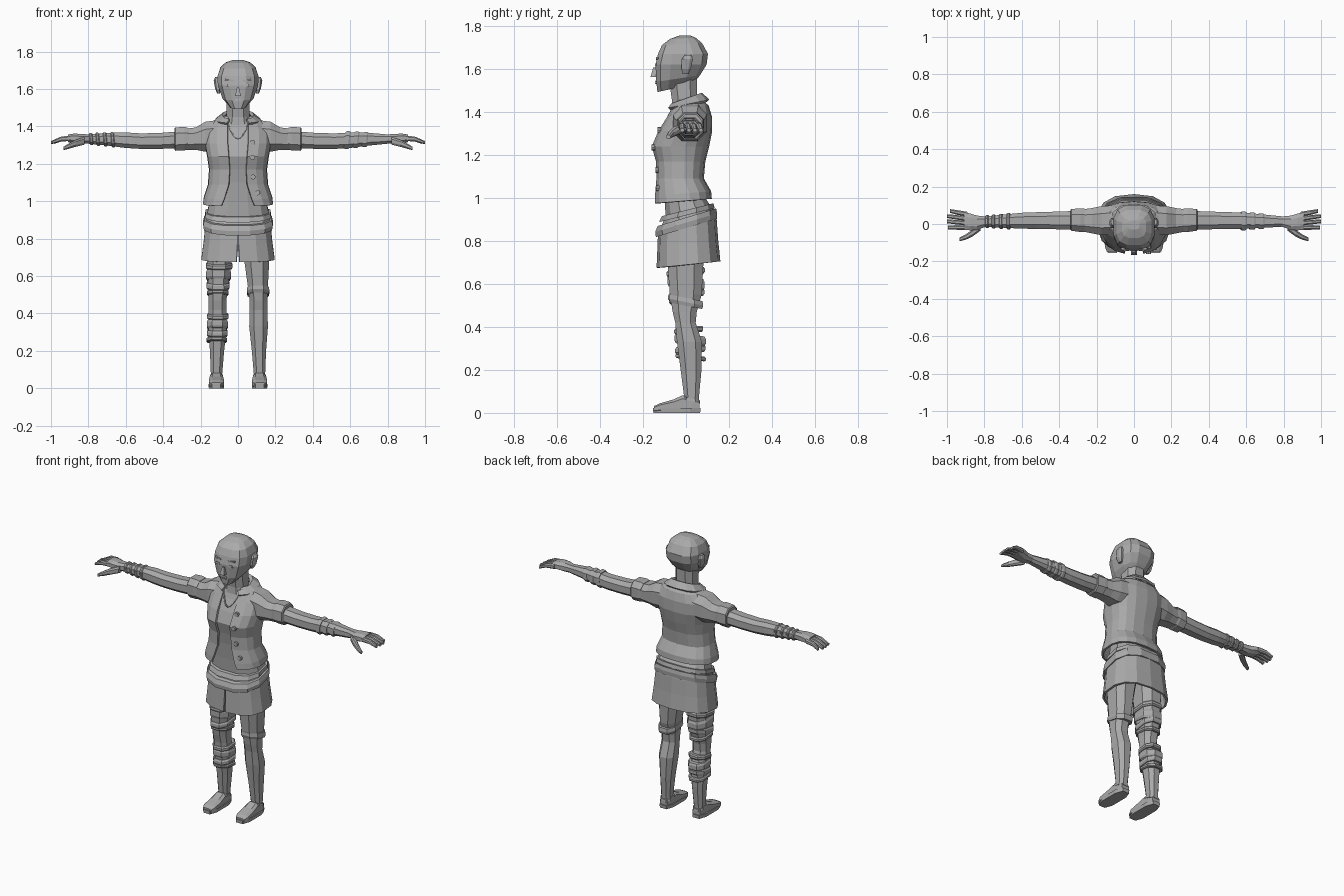
import bpy, bmesh, math
from mathutils import Vector, Matrix

grey = bpy.data.materials.new("plain_grey")
grey.diffuse_color = (0.4, 0.4, 0.4, 1)


def finish(name, bm):
    bmesh.ops.recalc_face_normals(bm, faces=bm.faces)
    me = bpy.data.meshes.new(name)
    bm.to_mesh(me)
    bm.free()
    me.materials.append(grey)
    ob = bpy.data.objects.new(name, me)
    bpy.context.collection.objects.link(ob)
    return ob


def loft(name, rings, axis="z", n=8, p=0.8, side=1, tilt=0, gaps=None, cap=True, thick=0):
    """Rings are (t, a0, a1, b0, b1[, tilt]); gaps leave the front open by a half width."""
    bm = bmesh.new()
    loops = []
    for k, r in enumerate(rings):
        t, a0, a1, b0, b1 = r[:5]
        sl = r[5] if len(r) > 5 else tilt
        ca, cb, ra, rb = (a0 + a1) / 2, (b0 + b1) / 2, (a1 - a0) / 2, (b1 - b0) / 2
        if gaps:
            g = math.asin((gaps[k] / ra) ** (1 / p))
            angs = [-math.pi / 2 + g + (2 * math.pi - 2 * g) * i / n for i in range(n + 1)]
            norm = 1
        else:
            angs = [-math.pi / 2 + math.pi / n + 2 * math.pi * i / n for i in range(n)]
            norm = math.cos(math.pi / n) ** p
        loop = []
        for a in angs:
            c, s = math.cos(a), math.sin(a)
            u = ca + ra * math.copysign(abs(c) ** p, c) / norm
            v = cb + rb * math.copysign(abs(s) ** p, s) / norm
            h = t + sl * (v - cb)
            x, y, z = {"z": (u, v, h), "x": (h, u, v), "y": (u, h, v)}[axis]
            loop.append(bm.verts.new((x * side, y, z)))
        loops.append(loop)
    for A, B in zip(loops, loops[1:]):
        m = len(A)
        for i in range(m - 1 if gaps else m):
            j = (i + 1) % m
            bm.faces.new((A[i], A[j], B[j], B[i]))
    if cap and not gaps:
        bm.faces.new(loops[0])
        bm.faces.new(loops[-1])
    ob = finish(name, bm)
    if thick:
        mod = ob.modifiers.new("thickness", "SOLIDIFY")
        mod.thickness = thick
    return ob


def block(name, loc, size, rot_y=0, taper=1.0):
    bm = bmesh.new()
    bmesh.ops.create_cube(bm, size=1)
    for v in bm.verts:
        if v.co.z > 0:
            v.co.x *= taper
            v.co.y *= taper
    m = Matrix.Translation(loc) @ Matrix.Rotation(rot_y, 4, "Y") @ Matrix.Diagonal((*size, 1))
    bmesh.ops.transform(bm, matrix=m, verts=bm.verts)
    return finish(name, bm)


def front_y(ob, x, z):
    """Depth of the front surface of a part at x, z."""
    hit, loc, _, _ = ob.ray_cast(Vector((x, -1, z)), Vector((0, 1, 0)))
    return loc.y if hit else -0.13


# Head, neck and ears
head = loft("head", [
    (1.51, -.042, .042, -.133, .03, .22), (1.555, -.083, .083, -.138, .065, .15),
    (1.62, -.108, .108, -.142, .096), (1.67, -.109, .109, -.13, .102),
    (1.715, -.094, .094, -.112, .075, .05), (1.742, -.065, .065, -.075, .045, .05),
    (1.755, -.03, .03, -.03, .02)], n=12, p=.7)
loft("neck", [(1.34, -.085, .085, -.075, .07), (1.45, -.062, .062, -.065, .05),
              (1.56, -.06, .06, -.08, .052)])
for s in (-1, 1):
    loft("ear", [(1.575, .095, .11, -.015, .012), (1.6, .095, .122, -.022, .022),
                 (1.645, .095, .13, -.02, .032), (1.665, .1, .122, -.005, .025)], side=s)

# Face
bpy.context.view_layer.update()
block("nose", (0, -.145, 1.585), (.032, .04, .045), taper=.35)
block("upper_lip", (0, front_y(head, 0, 1.54), 1.543), (.04, .012, .007), taper=.6)
block("lower_lip", (0, front_y(head, 0, 1.535), 1.533), (.03, .012, .007))
for s in (-1, 1):
    block("eye", (s * .045, front_y(head, s * .045, 1.62), 1.62), (.034, .008, .012), taper=.6)
    block("eyebrow", (s * .048, front_y(head, s * .048, 1.648), 1.648), (.045, .012, .009), -s * .15)

# Shirt and necklace
shirt = loft("shirt", [
    (.87, -.172, .172, -.128, .13, .3), (.94, -.165, .165, -.095, .115, .2),
    (1.0, -.15, .15, -.1, .09), (1.1, -.14, .14, -.11, .07), (1.17, -.14, .14, -.122, .07),
    (1.24, -.15, .15, -.14, .09), (1.31, -.16, .16, -.115, .1), (1.38, -.155, .155, -.08, .1),
    (1.43, -.1, .1, -.06, .08)], n=12)
bpy.context.view_layer.update()
cu = bpy.data.curves.new("necklace", "CURVE")
cu.dimensions = "3D"
cu.bevel_depth = .004
cu.bevel_resolution = 0
sp = cu.splines.new("POLY")
sp.points.add(8)
for i, pt in enumerate(sp.points):
    u = i / 4 - 1
    x, z = u * .055, 1.335 + .085 * u * u
    pt.co = (x, front_y(shirt, x, z) - .002, z, 1)
cu.materials.append(grey)
bpy.context.collection.objects.link(bpy.data.objects.new("necklace", cu))

# Open jacket with collar, hem band and buttons
jacket = loft("jacket", [
    (.985, -.19, .19, -.152, .12, .08), (1.02, -.185, .185, -.15, .117, .08),
    (1.09, -.162, .162, -.14, .083), (1.17, -.156, .156, -.142, .09),
    (1.24, -.166, .166, -.162, .108), (1.31, -.18, .18, -.132, .122),
    (1.38, -.178, .178, -.088, .12), (1.43, -.135, .135, -.062, .105),
    (1.455, -.08, .08, -.05, .075)], n=16,
    gaps=[.09, .075, .05, .045, .05, .055, .055, .055, .05], thick=.012)
loft("collar", [(1.452, -.07, .07, -.065, .055, .45), (1.463, -.085, .085, -.075, .075, .35),
                (1.437, -.125, .125, -.09, .108, .2)], n=10, gaps=[.05, .045, .06], thick=.014)
bpy.context.view_layer.update()
for x, z in ((.078, 1.315), (.078, 1.235), (.08, 1.13), (.105, 1.045)):
    bm = bmesh.new()
    bmesh.ops.create_cone(bm, cap_ends=True, segments=8, radius1=.014, radius2=.014, depth=.016)
    m = Matrix.Translation((x, front_y(jacket, x, z) - .003, z)) @ Matrix.Rotation(math.pi / 2, 4, "X")
    bmesh.ops.transform(bm, matrix=m, verts=bm.verts)
    finish("button", bm)

# Skirt, belt and shirt hem
loft("skirt", [(.93, -.168, .168, -.1, .125, .3), (.87, -.178, .178, -.13, .143, .2),
               (.785, -.187, .187, -.133, .15, .12), (.69, -.2, .2, -.137, .16, .1)],
     n=14, gaps=[.004, .004, .004, .008], thick=.012)
loft("belt", [(.86, -.182, .182, -.14, .143, .3), (.885, -.186, .186, -.143, .145, .3),
              (.91, -.18, .18, -.132, .14, .3)], n=12)
loft("shirt_hem", [(.92, -.176, .176, -.125, .134, .25), (.945, -.174, .174, -.112, .127, .25)], n=12)

# Legs and shoes
for s in (-1, 1):
    loft("leg", [
        (.86, .01, .17, -.09, .1), (.68, .034, .167, -.085, .08), (.55, .052, .16, -.075, .073),
        (.47, .062, .157, -.062, .05), (.42, .062, .157, -.05, .045), (.33, .06, .16, -.042, .074),
        (.2, .074, .15, -.025, .072), (.07, .085, .145, -.008, .06), (.03, .085, .145, -.01, .06)], side=s)
    loft("shoe_upper", [
        (-.148, .088, .145, .005, .032), (-.12, .076, .156, .005, .045), (-.06, .076, .154, .005, .062),
        (-.015, .08, .15, .005, .082), (.03, .083, .148, .005, .07), (.062, .09, .142, .005, .06)],
        axis="y", p=.6, side=s)
    loft("shoe_sole", [(0, .076, .156, -.152, .066), (.022, .074, .158, -.154, .068)], p=.65, side=s)
    loft("ankle_rim", [(.055, .079, .151, -.022, .066, -.25), (.068, .081, .149, -.018, .064, -.25)], side=s)

# Band on one thigh, wraps and straps on the other leg
loft("stocking_band", [(.498, .052, .164, -.073, .075, -.2), (.515, .047, .168, -.08, .08, -.2),
                       (.535, .05, .164, -.077, .077, -.2)])
for z, h, x0, x1, y0, y1, t in (
        (.655, .03, .03, .172, -.09, .088, .1), (.605, .055, .038, .17, -.086, .086, -.12),
        (.55, .035, .045, .168, -.083, .085, .15), (.51, .025, .05, .165, -.078, .075, -.1),
        (.385, .028, .05, .165, -.055, .08, .1), (.34, .045, .053, .167, -.053, .092, -.1),
        (.295, .035, .055, .166, -.05, .09, .1), (.258, .022, .058, .168, -.048, .092, -.12)):
    loft("leg_wrap", [(z - h / 2, x0 + .006, x1 - .006, y0 + .006, y1 - .006), (z - h / 4, x0, x1, y0, y1),
                      (z + h / 4, x0, x1, y0, y1), (z + h / 2, x0 + .006, x1 - .006, y0 + .006, y1 - .006)],
         side=-1, tilt=t)

# Arms, sleeves and hands
for s in (-1, 1):
    loft("sleeve", [(.1, -.055, .1, 1.27, 1.435), (.175, -.06, .095, 1.265, 1.425),
                    (.225, -.05, .085, 1.275, 1.395), (.3, -.035, .075, 1.275, 1.385)], axis="x", side=s)
    loft("sleeve_cuff", [(.265, -.042, .083, 1.282, 1.392), (.285, -.043, .084, 1.272, 1.397),
                         (.335, -.036, .08, 1.27, 1.395), (.34, -.03, .074, 1.276, 1.388)], axis="x", side=s)
    loft("arm", [(.3, -.03, .07, 1.285, 1.375), (.42, -.028, .066, 1.28, 1.365),
                 (.52, -.026, .063, 1.28, 1.363), (.6, -.025, .06, 1.285, 1.368),
                 (.7, -.02, .05, 1.298, 1.366), (.8, -.014, .04, 1.308, 1.357)], axis="x", side=s)
    loft("palm", [(.79, -.014, .04, 1.31, 1.357), (.84, -.032, .045, 1.307, 1.36),
                  (.875, -.034, .056, 1.312, 1.362), (.91, -.03, .064, 1.316, 1.357)], axis="x", side=s)
    loft("thumb", [(.82, -.035, .0, 1.303, 1.343), (.865, -.068, -.03, 1.292, 1.33),
                   (.9, -.084, -.056, 1.282, 1.312), (.932, -.092, -.072, 1.274, 1.292)], axis="x", side=s)
    for i in range(4):
        a = -.032 + .024 * i
        b = -.03 + .028 * i + (.004 if i else 0)
        tip = (.995, 1.0, 1.0, .985)[i]
        loft("finger", [(.89, a, a + .025, 1.322, 1.352), (.945, (a + b) / 2, (a + b) / 2 + .025, 1.32, 1.346),
                        (tip, b + .002, b + .022, 1.306, 1.322)], axis="x", side=s)

# Forearm wraps
for s, xs, w in ((1, (.585, .632, .68), .028), (-1, (.67, .71, .75, .785), .018)):
    for x in xs:
        f = (x - .58) / .22
        y0, y1, z0, z1 = -.034 + .014 * f, .067 - .021 * f, 1.278 + .024 * f, 1.375 - .011 * f
        loft("forearm_wrap", [(x - w / 2, y0 + .004, y1 - .004, z0 + .004, z1 - .004), (x - w / 4, y0, y1, z0, z1),
                              (x + w / 4, y0, y1, z0, z1), (x + w / 2, y0 + .004, y1 - .004, z0 + .004, z1 - .004)],
             axis="x", side=s, tilt=.1)
